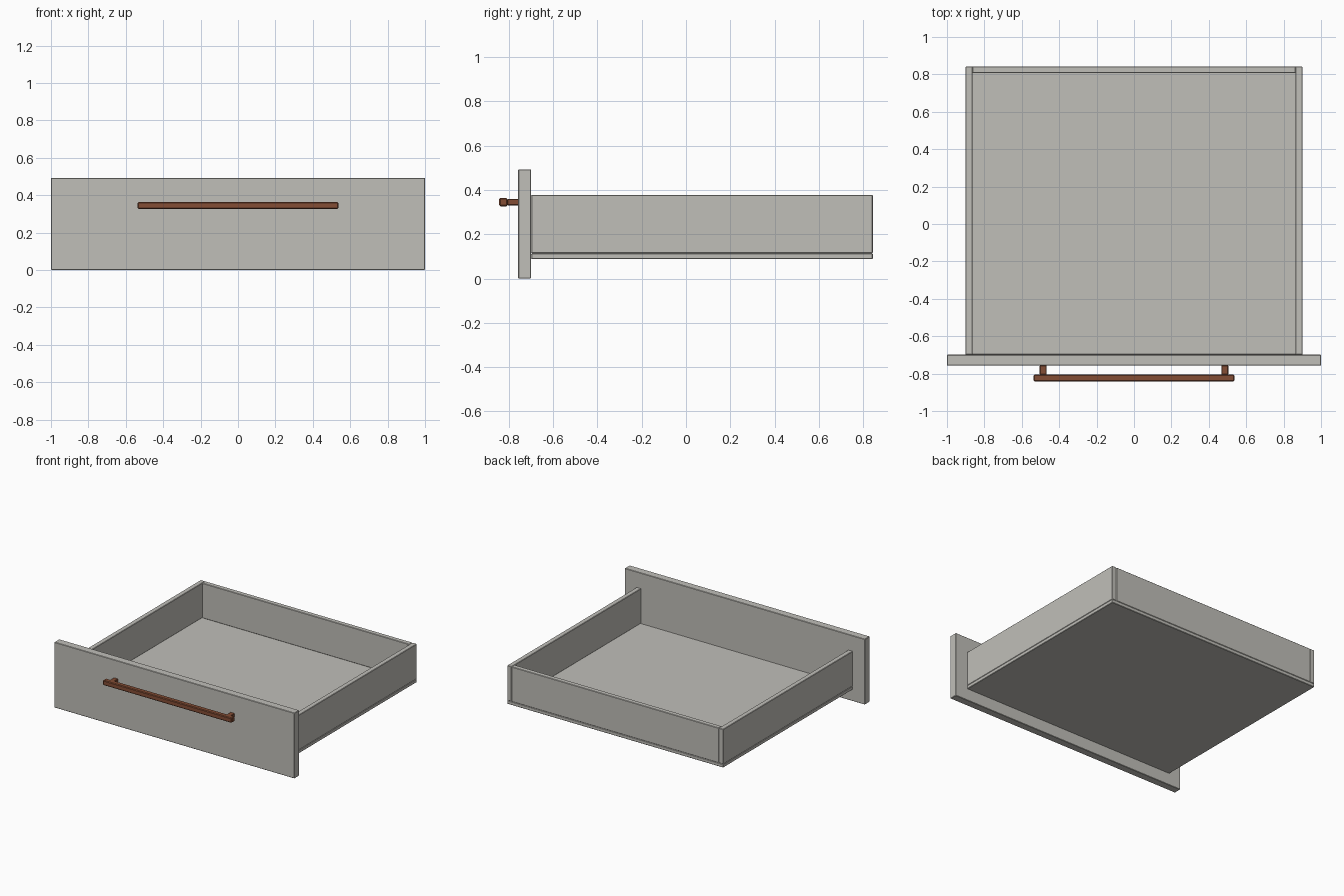
import bpy

cube = bpy.data.objects.get("Cube")
if cube:
    bpy.data.objects.remove(cube, do_unlink=True)


def make_material(name, rgb):
    mat = bpy.data.materials.new(name)
    mat.use_nodes = True
    mat.diffuse_color = (*rgb, 1)
    bsdf = next(n for n in mat.node_tree.nodes if n.type == 'BSDF_PRINCIPLED')
    bsdf.inputs["Base Color"].default_value = (*rgb, 1)
    bsdf.inputs["Roughness"].default_value = 0.6
    return mat


def board(name, mat, x, y, z, bevel=0.003):
    """Box spanning the given (min, max) ranges, with softened edges."""
    spans = (x, y, z)
    bpy.ops.mesh.primitive_cube_add(size=1, location=[(a + b) / 2 for a, b in spans])
    obj = bpy.context.object
    obj.name = obj.data.name = name
    obj.scale = [b - a for a, b in spans]
    bpy.ops.object.transform_apply(location=False, rotation=False, scale=True)
    obj.data.materials.append(mat)
    mod = obj.modifiers.new("Soft edges", 'BEVEL')
    mod.width = bevel
    mod.segments = 1
    return obj


grey = make_material("warm grey laminate", (0.53, 0.52, 0.485))
brown = make_material("brown handle", (0.23, 0.075, 0.035))

HALF = 0.90     # half width of the drawer box
WALL = 0.037    # board thickness
FRONT = -0.699  # where the box meets the front panel
BACK = 0.843
FLOOR = 0.114
RIM = 0.377

# Front panel
board("front_panel", grey, (-1, 1), (-0.757, FRONT), (0, 0.493))

# Drawer box
board("bottom_panel", grey, (-HALF, HALF), (FRONT, BACK), (0.088, FLOOR))
board("back_panel", grey, (WALL - HALF, HALF - WALL), (BACK - WALL, BACK), (FLOOR, RIM))
for side, s in (("left", 1), ("right", -1)):
    x = sorted((s * HALF, s * (HALF - WALL)))
    board(side + "_side_panel", grey, x, (FRONT, BACK), (FLOOR, RIM))

# Handle bar on two posts
board("handle_bar", brown, (-0.536, 0.536), (-0.843, -0.805), (0.326, 0.363), 0.005)
for side, s in (("left", 1), ("right", -1)):
    c = s * 0.486
    board(side + "_handle_post", brown, (c - 0.018, c + 0.018),
          (-0.806, -0.756), (0.33, 0.359), 0.003)
